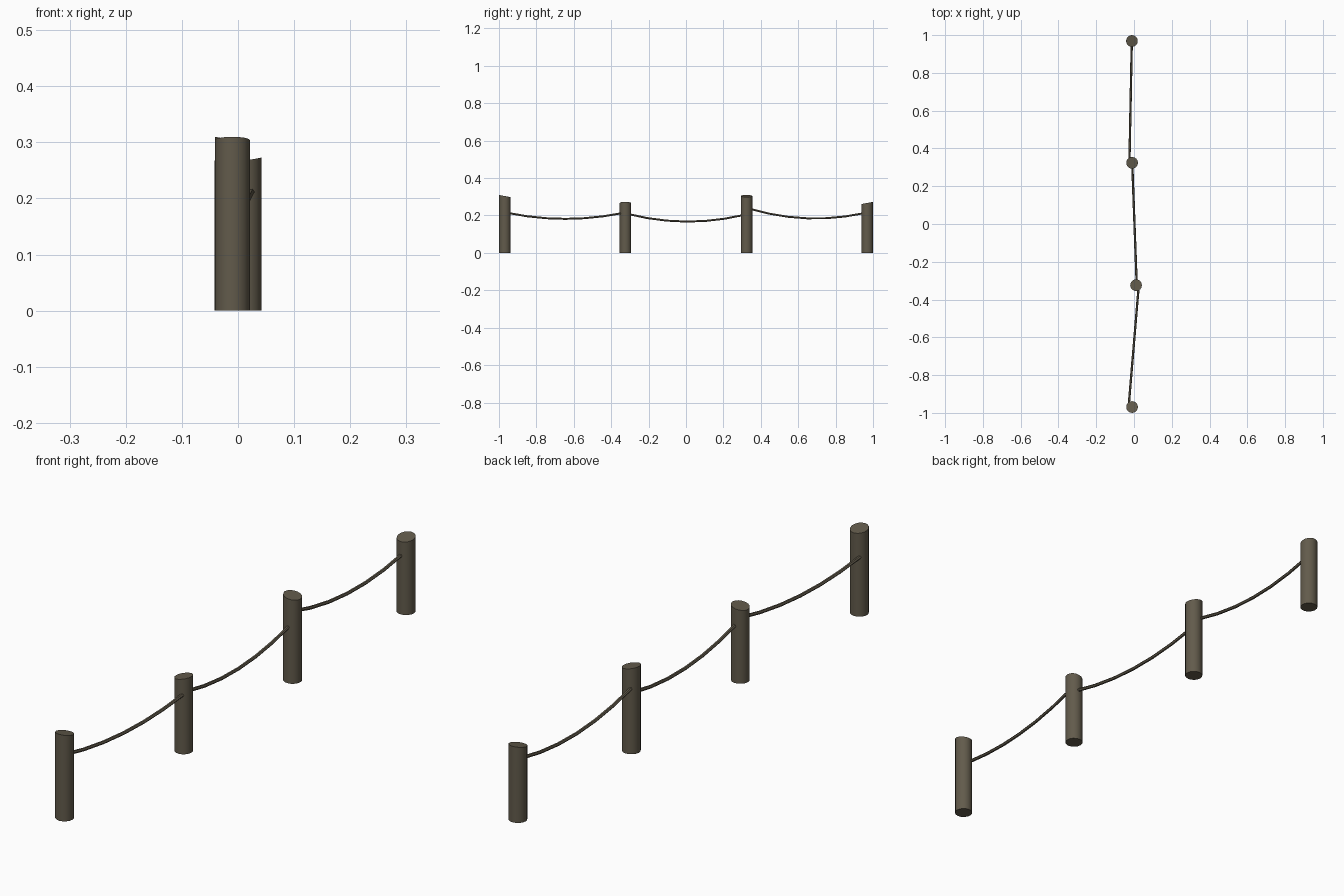
import bpy, bmesh, math
from mathutils import Vector

if "Cube" in bpy.data.objects:
    bpy.data.objects.remove(bpy.data.objects["Cube"])

wood = bpy.data.materials.new("weathered_brown")
wood.diffuse_color = (0.122, 0.104, 0.071, 1)
wood.use_nodes = True
wood.node_tree.nodes["Principled BSDF"].inputs["Base Color"].default_value = wood.diffuse_color

R = 0.031
SLOPE = 0.19

def add_post(name, x, y, height, high_side):
    """Round post whose sawn top rises towards high_side."""
    bm = bmesh.new()
    bmesh.ops.create_cone(bm, cap_ends=True, segments=16, radius1=R, radius2=R, depth=1)
    side = Vector(high_side)
    for v in bm.verts:
        v.co.z = 0 if v.co.z < 0 else height + SLOPE * v.co.xy.dot(side)
    mesh = bpy.data.meshes.new(name)
    bm.to_mesh(mesh)
    bm.free()
    mesh.materials.append(wood)
    obj = bpy.data.objects.new(name, mesh)
    obj.location = (x, y, 0)
    bpy.context.collection.objects.link(obj)
    smooth(obj)

def add_rope(name, start, end, sag, steps=6):
    """Sagging rope between two points."""
    curve = bpy.data.curves.new(name, 'CURVE')
    curve.dimensions = '3D'
    curve.bevel_depth = 0.006
    curve.bevel_resolution = 1
    curve.use_fill_caps = True
    line = curve.splines.new('POLY')
    line.points.add(steps)
    for i, p in enumerate(line.points):
        t = i / steps
        co = Vector(start).lerp(Vector(end), t)
        co.z -= sag * 4 * t * (1 - t)
        p.co = (*co, 1)
    curve.materials.append(wood)
    obj = bpy.data.objects.new(name, curve)
    bpy.context.collection.objects.link(obj)
    bpy.ops.object.select_all(action='DESELECT')
    obj.select_set(True)
    bpy.context.view_layer.objects.active = obj
    bpy.ops.object.convert(target='MESH')
    smooth(bpy.context.object)

def smooth(obj):
    bpy.ops.object.select_all(action='DESELECT')
    obj.select_set(True)
    bpy.context.view_layer.objects.active = obj
    bpy.ops.object.shade_smooth_by_angle(angle=math.radians(50))

# Posts, front to back
add_post("post_front", -0.010, -0.969, 0.304, (0, -1))
add_post("post_second", 0.011, -0.324, 0.267, (1, 0))
add_post("post_third", -0.010, 0.324, 0.304, (-1, 0))
add_post("post_back", -0.011, 0.969, 0.267, (0, 1))

# Ropes hanging between neighbouring posts
add_rope("rope_front", (-0.027, -0.95, 0.213), (0.024, -0.34, 0.213), 0.031)
add_rope("rope_middle", (0.014, -0.31, 0.208), (-0.009, 0.31, 0.203), 0.038)
add_rope("rope_back", (-0.024, 0.34, 0.236), (-0.012, 0.95, 0.212), 0.039)
